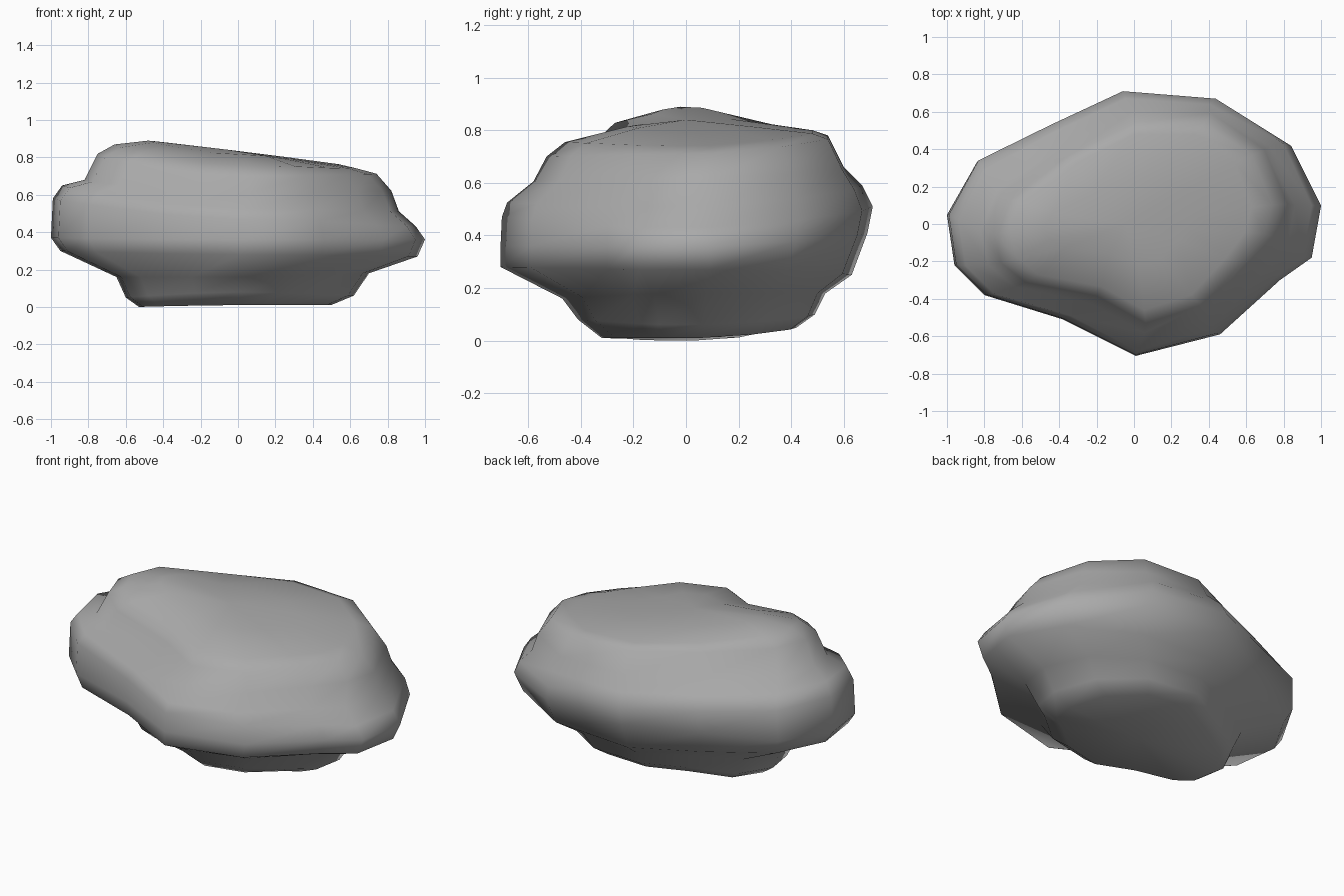
import bpy, bmesh

if "Cube" in bpy.data.objects:
    bpy.data.objects.remove(bpy.data.objects["Cube"])

# plan outlines (x, y), matched point for point: wide belt and crown plateau
BELT = [(1.0, .1), (.84, .43), (.46, .67), (-.06, .71), (-.45, .53), (-.84, .34), (-1.0, .05),
        (-.96, -.22), (-.8, -.38), (-.38, -.51), (.01, -.705), (.46, -.59), (.78, -.3), (.95, -.18)]
CROWN = [(.82, .1), (.7, .36), (.42, .53), (0, .53), (-.35, .36), (-.68, .13), (-.75, -.05),
         (-.71, -.2), (-.58, -.3), (-.2, -.37), (.07, -.51), (.4, -.42), (.64, -.2), (.77, -.05)]

# rings from base to top: crown blend, then (extent, height) at left, right, front, back
RINGS = [
    (0, (.53, .0), (.50, .01), (.32, .01), (.42, .05)),
    (0, (.60, .05), (.62, .06), (.41, .08), (.49, .10)),
    (0, (.65, .16), (.70, .18), (.47, .16), (.53, .18)),
    (0, (.95, .30), (.96, .27), (.705, .28), (.63, .25)),
    (0, (1.0, .37), (1.0, .36), (.705, .36), (.69, .41)),
    (0, (.99, .58), (.95, .43), (.70, .47), (.71, .51)),
    (.2, (.94, .65), (.86, .51), (.68, .525), (.67, .59)),
    (.8, (.82, .68), (.82, .62), (.58, .605), (.60, .66)),
    (1, (.75, .82), (.74, .71), (.53, .70), (.54, .78)),
    (1, (.66, .87), (.63, .74), (.46, .755), (.48, .80)),
    (1, (.48, .89), (.30, .79), (.22, .815), (.25, .82)),
]


def normalised(outline):
    xs, ys = zip(*outline)
    return [(x / (max(xs) if x > 0 else -min(xs)), y / (max(ys) if y > 0 else -min(ys)))
            for x, y in outline]


belt, crown = normalised(BELT), normalised(CROWN)
bm = bmesh.new()
loops = []
for t, left, right, front, back in RINGS:
    loop = []
    for (ax, ay), (bx, by) in zip(belt, crown):
        u, v = ax + (bx - ax) * t, ay + (by - ay) * t
        ex, zx = right if u > 0 else left
        ey, zy = back if v > 0 else front
        w = u * u / (u * u + v * v)
        loop.append(bm.verts.new((u * ex, v * ey, zx * w + zy * (1 - w))))
    loops.append(loop)

# sides
n = len(BELT)
for a, b in zip(loops, loops[1:]):
    for i in range(n):
        j = (i + 1) % n
        bm.faces.new((a[i], a[j], b[j], b[i]))

# closed base and top
for loop, tip in ((loops[0], (0, .03, .015)), (loops[-1], (-.05, 0, .84))):
    c = bm.verts.new(tip)
    for i in range(n):
        bm.faces.new((loop[i], loop[(i + 1) % n], c))
bmesh.ops.recalc_face_normals(bm, faces=bm.faces)
for f in bm.faces:
    f.smooth = True

mesh = bpy.data.meshes.new("boulder")
bm.to_mesh(mesh)
bm.free()
boulder = bpy.data.objects.new("boulder", mesh)
bpy.context.collection.objects.link(boulder)

# dark grey stone
stone = bpy.data.materials.new("stone")
stone.diffuse_color = (.4, .4, .4, 1)
stone.use_nodes = True
stone.node_tree.nodes["Principled BSDF"].inputs["Base Color"].default_value = stone.diffuse_color
mesh.materials.append(stone)
